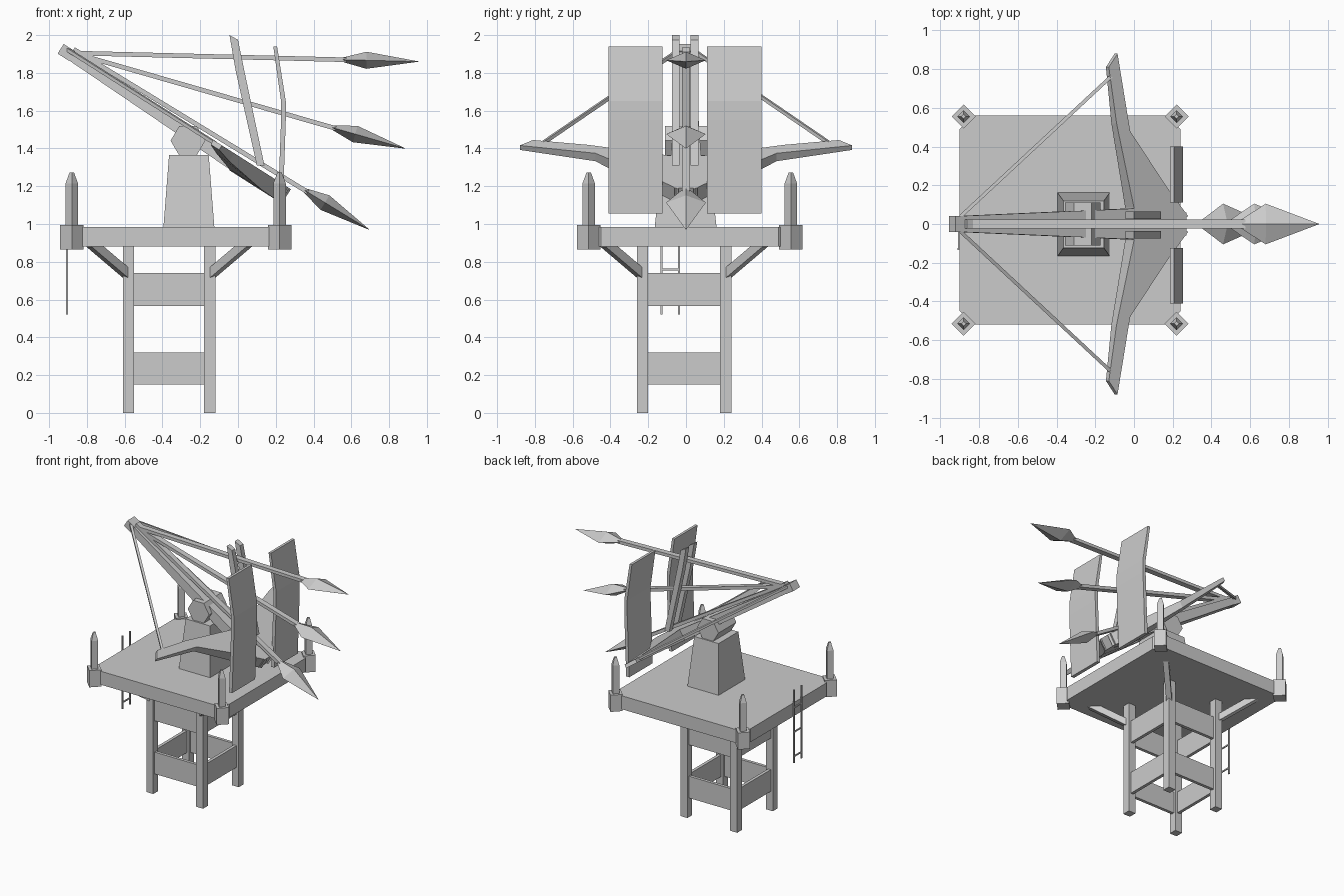
import bpy, bmesh, math
from mathutils import Vector, Matrix

cube = bpy.data.objects.get("Cube")
if cube:
    bpy.data.objects.remove(cube, do_unlink=True)

grey = bpy.data.materials.new("stone_grey")
grey.use_nodes = True
grey.diffuse_color = (0.6, 0.6, 0.6, 1)
grey.node_tree.nodes["Principled BSDF"].inputs["Base Color"].default_value = (0.6, 0.6, 0.6, 1)


def loft(name, rings):
    """Join equal-length rings of points into a capped solid."""
    bm = bmesh.new()
    loops = [[bm.verts.new(p) for p in ring] for ring in rings]
    n = len(loops[0])
    for a, b in zip(loops, loops[1:]):
        for i in range(n):
            bm.faces.new((a[i], a[(i + 1) % n], b[(i + 1) % n], b[i]))
    bm.faces.new(loops[0])
    bm.faces.new(loops[-1])
    bmesh.ops.recalc_face_normals(bm, faces=bm.faces)
    mesh = bpy.data.meshes.new(name)
    bm.to_mesh(mesh)
    bm.free()
    mesh.materials.append(grey)
    obj = bpy.data.objects.new(name, mesh)
    bpy.context.collection.objects.link(obj)
    return obj


def rect(x, y, z, hx, hy):
    return [(x - hx, y - hy, z), (x + hx, y - hy, z), (x + hx, y + hy, z), (x - hx, y + hy, z)]


def diamond(x, y, z, r):
    return [(x + r, y, z), (x, y + r, z), (x - r, y, z), (x, y - r, z)]


def box(name, x0, x1, y0, y1, z0, z1):
    x, y, hx, hy = (x0 + x1) / 2, (y0 + y1) / 2, (x1 - x0) / 2, (y1 - y0) / 2
    return loft(name, [rect(x, y, z0, hx, hy), rect(x, y, z1, hx, hy)])


def bar(name, a, b, half_side, half_up):
    """Rectangular bar running from a to b."""
    a, b = Vector(a), Vector(b)
    d = (b - a).normalized()
    side = Vector((0, 0, 1)).cross(d).normalized() * half_side
    up = d.cross(side).normalized() * half_up
    return loft(name, [[p + side + up, p - side + up, p - side - up, p + side - up] for p in (a, b)])


def extrude_y(name, profile, y0, y1):
    return loft(name, [[(x, y, z) for x, z in profile] for y in (y0, y1)])


# Tower legs, corner braces and side planks
CX, CY, DX, DY = -0.365, -0.01, 0.215, 0.22
for sx in (-1, 1):
    for sy in (-1, 1):
        x, y = CX + sx * DX, CY + sy * DY
        box("tower_leg", x - .03, x + .03, y - .03, y + .03, 0, 0.89)
        bar("corner_brace", (x, y, 0.73), (x + sx * .2, y + sy * .2, 0.9), 0.02, 0.024)
for z0, z1 in ((0.15, 0.32), (0.565, 0.74)):
    for s in (-1, 1):
        y, x = CY + s * DY, CX + s * DX
        box("tower_plank", CX - DX, CX + DX, y - .012, y + .012, z0, z1)
        box("tower_plank", x - .012, x + .012, CY - DY, CY + DY, z0, z1)

# Platform with cut corners
X0, X1, Y0, Y1, C = -0.9, 0.24, -0.52, 0.56, 0.07
outline = [(X0 + C, Y0), (X1 - C, Y0), (X1, Y0 + C), (X1, Y1 - C),
           (X1 - C, Y1), (X0 + C, Y1), (X0, Y1 - C), (X0, Y0 + C)]
loft("platform", [[(x, y, z) for x, y in outline] for z in (0.88, 0.985)])

# Corner blocks with pointed posts
for x in (-0.88, 0.22):
    for y in (-0.515, 0.555):
        loft("corner_block", [diamond(x, y, z, 0.062) for z in (0.865, 0.995)])
        loft("corner_post", [diamond(x, y, z, r) for z, r in ((0.99, .033), (1.215, .033), (1.272, .012))])

# Ladder
for y in (-0.13, -0.037):
    box("ladder_rail", -0.911, -0.901, y - .005, y + .005, 0.52, 1.09)
for z in (0.57, 0.76, 0.95):
    box("ladder_rung", -0.91, -0.902, -0.13, -0.037, z - .005, z + .005)

# Pedestal and hexagonal pivot
loft("pedestal", [rect(-0.26, -0.002, 0.98, 0.135, 0.164), rect(-0.26, -0.002, 1.365, 0.105, 0.122)])
hexagon = [(-0.265 + .092 * math.cos(math.radians(a)), 1.441 + .09 * math.sin(math.radians(a)))
           for a in range(0, 360, 60)]
extrude_y("pivot", hexagon, -0.11, 0.11)

# Sloping frame shared by the stock and bow: top plane and its normal
SLOPE = 0.635
NORMAL = Vector((SLOPE, 0, 1)).normalized()


def on_top(x, y, down=0.0):
    return Vector((x, y, 1.95 - SLOPE * (x + 0.926))) - NORMAL * down


def section(outer, inner, depth):
    return [on_top(*outer), on_top(*inner), on_top(*inner, depth), on_top(*outer, depth)]


# Stock
loft("stock", [section((x, w), (x, -w), d) for x, w, d in
               ((-0.92, .04, .052), (0.0, .08, .085), (0.27, .06, .09))])
box_end = loft("stock_end_block", [section((x, .042), (x, -.042), .06) for x in (-0.925, -0.865)])
box_end.location = NORMAL * 0.004

# Bow arms and strings
for s in (-1, 1):
    loft("bow_arm", [section((ox, s * oy), (ix, s * iy), d) for ox, oy, ix, iy, d in
                     ((-0.085, .88, -0.13, .81, .028), (-0.02, .48, -0.09, .52, .05),
                      (0.17, .19, 0.0, .085, .085), (0.28, .04, 0.0, .0, .09))])
    bar("bow_string", on_top(-0.9, s * .03, .01), on_top(-0.115, s * .76, .01), 0.009, 0.009)

# Twin guide rails
rail = [(-0.045, 2.0), (0.0, 1.975), (0.042, 1.77), (0.14, 1.31), (0.1, 1.31), (-0.012, 1.81)]
for y in (-0.055, 0.045):
    extrude_y("guide_rail", rail, y - .02, y + .02)

# Bent shield panels
shield = [(0.187, 1.94), (0.207, 1.94), (0.253, 1.65), (0.253, 1.55), (0.236, 1.055),
          (0.21, 1.055), (0.228, 1.55), (0.228, 1.65)]
for y0, y1 in ((-0.41, -0.125), (0.11, 0.4)):
    extrude_y("shield_panel", shield, y0, y1)


# Three spears fanning out from the stock end
def spear(start, tip):
    a, b = Vector((start[0], 0, start[1])), Vector((tip[0], 0, tip[1]))
    d = (b - a).normalized()
    up = Vector((0, 1, 0)).cross(d)
    if up.z < 0:
        up = -up
    bar("spear_shaft", a, b - d * 0.38, 0.022, 0.012)
    rings = []
    for back, w, h in ((0.4, .024, .012), (0.275, .105, .045), (0, .001, .001)):
        p = b - d * back
        rings.append([p + Vector((0, w, 0)), p + up * h, p - Vector((0, w, 0)), p - up * h])
    loft("spear_head", rings)


for start, tip in (((-0.87, 1.905), (0.955, 1.86)), ((-0.87, 1.905), (0.885, 1.4)),
                   ((-0.87, 1.925), (0.695, 0.97))):
    spear(start, tip)
